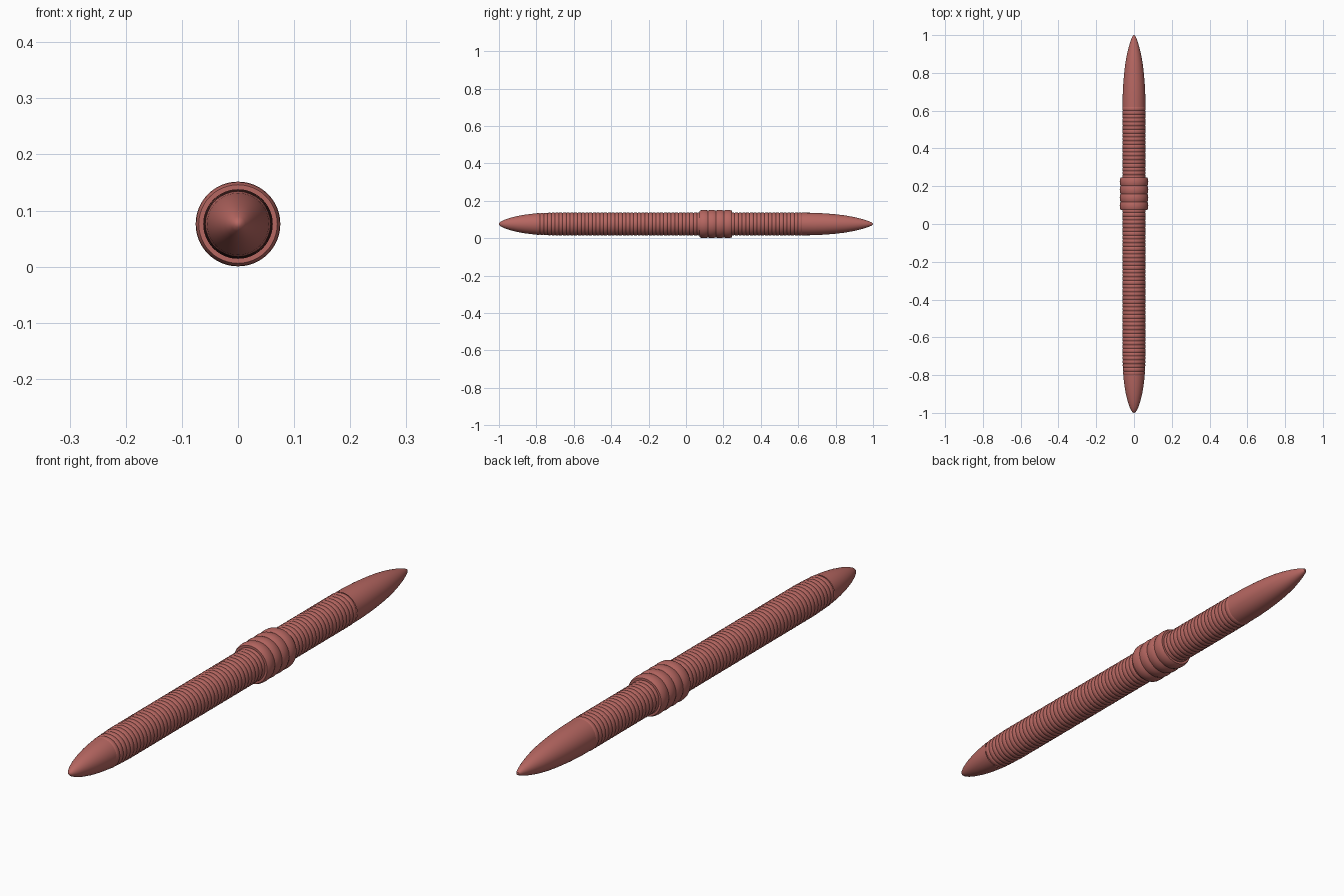
import bpy, bmesh, math

if "Cube" in bpy.data.objects:
    bpy.data.objects.remove(bpy.data.objects["Cube"])

SIDES = 48
AXIS_Z = 0.076

skin = bpy.data.materials.new("earthy_pink")
skin.diffuse_color = (0.47, 0.135, 0.12, 1)
skin.use_nodes = True
skin.node_tree.nodes["Principled BSDF"].inputs["Base Color"].default_value = skin.diffuse_color


def lathe(name, profile):
    """Revolve (y, radius) points around the long axis of the body."""
    bm = bmesh.new()
    rings = []
    for y, r in profile:
        if r < 1e-6:
            rings.append([bm.verts.new((0, y, AXIS_Z))])
            continue
        rings.append([bm.verts.new((r * math.cos(2 * math.pi * i / SIDES), y,
                                    AXIS_Z + r * math.sin(2 * math.pi * i / SIDES)))
                      for i in range(SIDES)])
    for a, b in zip(rings, rings[1:]):
        for i in range(SIDES):
            j = (i + 1) % SIDES
            quad = [a[i % len(a)], a[j % len(a)], b[j % len(b)], b[i % len(b)]]
            bm.faces.new(list(dict.fromkeys(quad)))
    bmesh.ops.recalc_face_normals(bm, faces=bm.faces)
    mesh = bpy.data.meshes.new(name)
    bm.to_mesh(mesh)
    bm.free()
    mesh.materials.append(skin)
    obj = bpy.data.objects.new(name, mesh)
    bpy.context.collection.objects.link(obj)
    bpy.ops.object.select_all(action='DESELECT')
    obj.select_set(True)
    bpy.context.view_layer.objects.active = obj
    bpy.ops.object.shade_smooth_by_angle(angle=math.radians(35))
    return obj


def ringed(start, end, count, r_start, r_end, depth):
    """Profile of bulging segments separated by narrow grooves."""
    step = (end - start) / count
    pts = []
    for k in range(count):
        for t, dip in ((0, 1), (0.2, 0.25), (0.5, 0), (0.8, 0.25)):
            f = (k + t) / count
            pts.append((start + (k + t) * step, r_start + (r_end - r_start) * f - depth * dip))
    pts.append((end, r_end - depth))
    return pts


# Smooth tapered head
lathe("head", [(-1, 0), (-0.998, 0.006), (-0.99, 0.013), (-0.97, 0.023), (-0.94, 0.033),
               (-0.9, 0.043), (-0.86, 0.050), (-0.82, 0.055), (-0.80, 0.0565)])

# Ringed body on both sides of the collar
lathe("neck_rings", ringed(-0.80, -0.70, 5, 0.058, 0.062, 0.003))
lathe("front_body_rings", ringed(-0.70, 0.08, 39, 0.062, 0.062, 0.003))
lathe("rear_body_rings", ringed(0.24, 0.62, 19, 0.062, 0.062, 0.003))

# Thick collar of four rounded bands, closed at both ends
lathe("collar", [(0.073, 0.055), (0.073, 0.070)] + ringed(0.075, 0.245, 4, 0.0755, 0.0755, 0.0045)
      + [(0.247, 0.070), (0.247, 0.055)])

# Long smooth tail
lathe("tail", [(0.62, 0.0605), (0.68, 0.060), (0.74, 0.057), (0.80, 0.052), (0.85, 0.046),
               (0.90, 0.037), (0.94, 0.027), (0.97, 0.018), (0.99, 0.010), (0.998, 0.005), (1, 0)])
